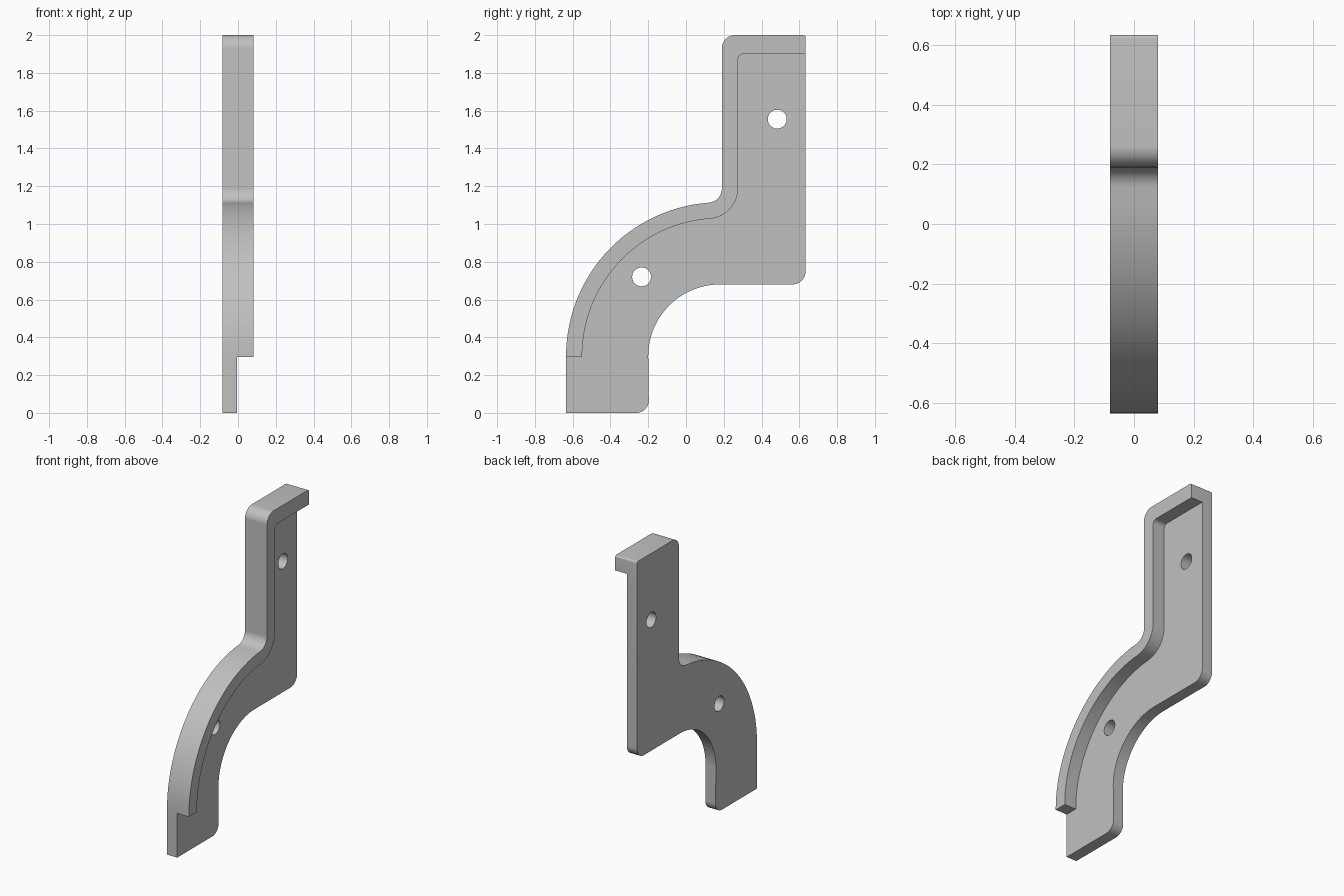
import bpy
import bmesh
from math import radians, cos, sin, ceil

cube = bpy.data.objects.get("Cube")
if cube:
    bpy.data.objects.remove(cube, do_unlink=True)

HALF = 0.081          # half the bracket width
WEB_FACE = -0.005     # face of the thin web behind the rim
RIM = 0.085           # rim thickness
BEND = (0.18, 0.30)   # shared centre of the large bends
NECK = (0.115, 1.188)  # centre of the neck fillet
NECK_ANGLE = 94.2

grey = bpy.data.materials.new("plain grey")
grey.use_nodes = True
colour = (0.53, 0.53, 0.53, 1)
grey.diffuse_color = colour
grey.node_tree.nodes["Principled BSDF"].inputs["Base Color"].default_value = colour


def arc(centre, r, start, end, step=4):
    n = max(2, ceil(abs(end - start) / step))
    angles = [radians(start + (end - start) * i / n) for i in range(n + 1)]
    return [(centre[0] + r * cos(a), centre[1] + r * sin(a)) for a in angles]


def prism(name, outline, x0, x1):
    """Extrude a (y, z) outline from x0 to x1."""
    bm = bmesh.new()
    face = bm.faces.new([bm.verts.new((x0, y, z)) for y, z in outline])
    out = bmesh.ops.extrude_face_region(bm, geom=[face])
    verts = [v for v in out["geom"] if isinstance(v, bmesh.types.BMVert)]
    bmesh.ops.translate(bm, verts=verts, vec=(x1 - x0, 0, 0))
    bmesh.ops.recalc_face_normals(bm, faces=bm.faces)
    mesh = bpy.data.meshes.new(name)
    bm.to_mesh(mesh)
    bm.free()
    mesh.materials.append(grey)
    obj = bpy.data.objects.new(name, mesh)
    bpy.context.collection.objects.link(obj)
    return obj


def crest(offset):
    """Large outer bend followed by the neck fillet, moved inward by offset."""
    return (arc(BEND, 0.815 - offset, 180, NECK_ANGLE, 3)
            + arc(NECK, 0.075 + offset, NECK_ANGLE + 180, 360)[1:])


# Full-width body silhouette
body = [(-0.635, 0)] + crest(0)
body += arc((0.26, 1.93), 0.07, 180, 90)
body += arc((0.621, 1.988), 0.012, 90, 0, 15)
body += arc((0.563, 0.75), 0.07, 0, -90)
body += arc(BEND, 0.38, 90, 180, 3)
body += arc((-0.263, 0.066), 0.066, 0, -90)
bracket = prism("bracket", body, -HALF, HALF)

# Recess that leaves the rim standing along the outer edge
pocket = [(-0.9, 0.295), (RIM - 0.635, 0.295)] + crest(RIM)
pocket += arc((0.305, 1.87), 0.03, 180, 90, 10)
pocket += [(0.9, 1.9), (0.9, -0.2), (-0.9, -0.2)]
cutters = [prism("recess_cutter", pocket, WEB_FACE, 0.3)]

# Screw holes
for name, centre in (("upper", (0.483, 1.555)), ("lower", (-0.235, 0.72))):
    ring = arc(centre, 0.05, 0, 360, 9)[:-1]
    cutters.append(prism(name + "_hole_cutter", ring, -0.3, 0.3))

bpy.ops.object.select_all(action="DESELECT")
bracket.select_set(True)
bpy.context.view_layer.objects.active = bracket
for cutter in cutters:
    cutter.hide_render = True
    mod = bracket.modifiers.new(cutter.name, "BOOLEAN")
    mod.operation = "DIFFERENCE"
    mod.solver = "EXACT"
    mod.object = cutter
    bpy.ops.object.modifier_apply(modifier=mod.name)
    bpy.data.objects.remove(cutter, do_unlink=True)

bpy.ops.object.shade_smooth_by_angle(angle=radians(30))
